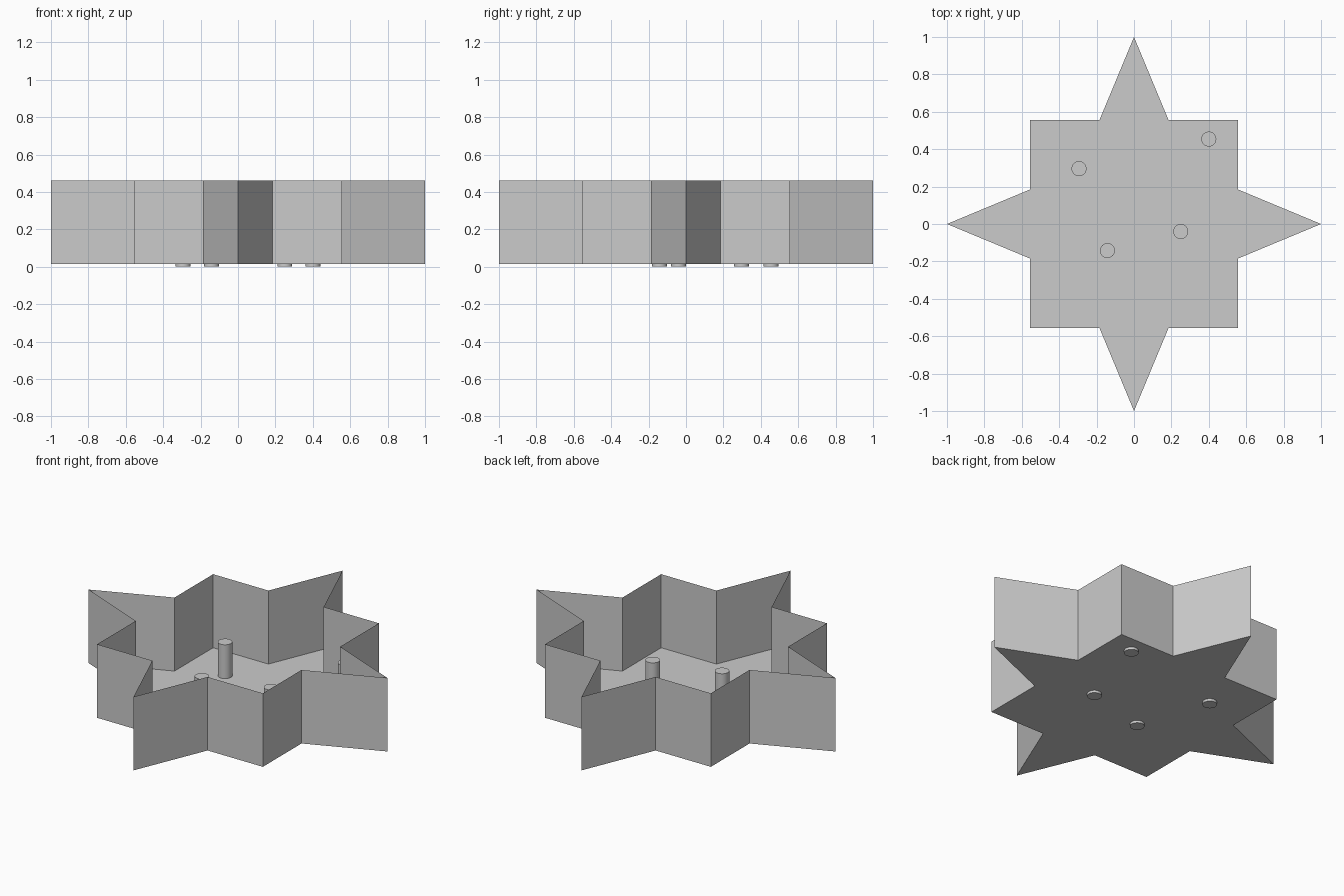
import bpy, bmesh
from mathutils import Matrix, Vector
from math import pi

if "Cube" in bpy.data.objects:
    bpy.data.objects.remove(bpy.data.objects["Cube"])

FLOOR, RIM = 0.015, 0.46

# Eight-pointed star outline: one quarter, rotated four times
quarter = [(1, 0), (0.555, 0.185), (0.555, 0.555), (0.185, 0.555)]
outline = []
for i in range(4):
    rot = Matrix.Rotation(i * pi / 2, 2)
    outline += [rot @ Vector(p) for p in quarter]

# Open star tray: thin floor with upright thin walls
bm = bmesh.new()
low = [bm.verts.new((p.x, p.y, FLOOR)) for p in outline]
high = [bm.verts.new((p.x, p.y, RIM)) for p in outline]
bm.faces.new(low[::-1])
n = len(outline)
for i in range(n):
    j = (i + 1) % n
    bm.faces.new((low[i], low[j], high[j], high[i]))
mesh = bpy.data.meshes.new("star_tray")
bm.to_mesh(mesh)
bm.free()
tray = bpy.data.objects.new("star_tray", mesh)
bpy.context.collection.objects.link(tray)

# Four round pins passing through the floor
PIN_TOP = 0.22
pins = [(0.40, 0.454), (-0.294, 0.296), (0.25, -0.04), (-0.142, -0.142)]
for k, (x, y) in enumerate(pins, 1):
    bpy.ops.mesh.primitive_cylinder_add(vertices=32, radius=0.04, depth=PIN_TOP,
                                        location=(x, y, PIN_TOP / 2))
    bpy.context.object.name = f"pin_{k}"
    bpy.ops.object.shade_smooth_by_angle()
